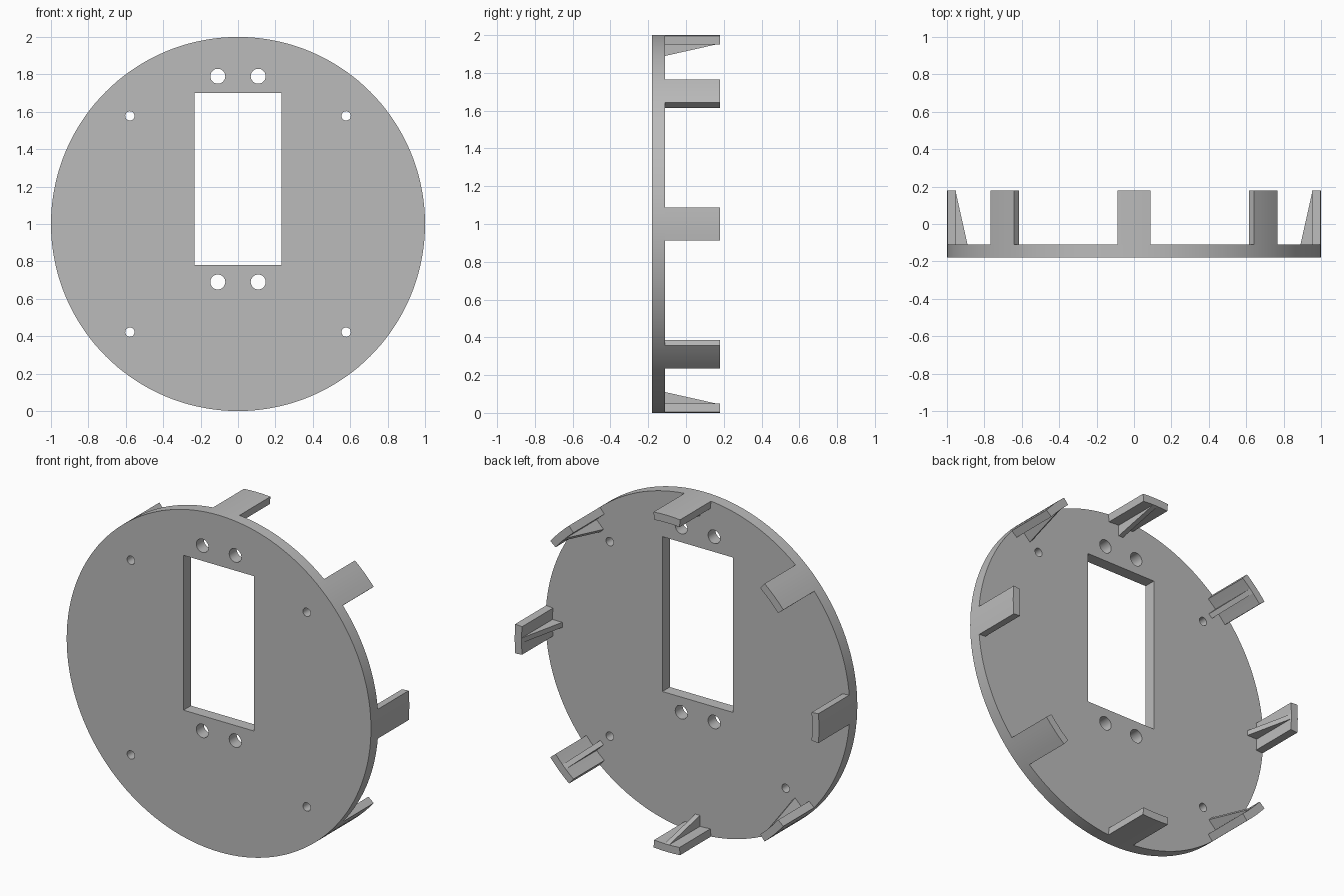
import bpy, bmesh
from math import sin, cos, pi, radians
from mathutils import Matrix, Vector

cube = bpy.data.objects.get("Cube")
if cube:
    bpy.data.objects.remove(cube, do_unlink=True)

FRONT, PLATE_BACK, TIP = -0.18, -0.11, 0.18
CENTRE_Z = 1.0

grey = bpy.data.materials.new("plain grey")
grey.use_nodes = True
colour = (0.5, 0.5, 0.5, 1)
grey.diffuse_color = colour
grey.node_tree.nodes["Principled BSDF"].inputs["Base Color"].default_value = colour


def circle(x, z, r, n):
    return [(x + r * cos(2 * pi * i / n), z + r * sin(2 * pi * i / n)) for i in range(n)]


def finish(ob):
    ob.data.materials.clear()
    ob.data.materials.append(grey)
    bpy.ops.object.select_all(action='DESELECT')
    ob.select_set(True)
    bpy.context.view_layer.objects.active = ob
    bpy.ops.object.shade_smooth_by_angle(angle=radians(30))


def prism(name, points, direction, turn):
    """Extrude a closed outline, then turn it about the plate axis."""
    bm = bmesh.new()
    face = bm.faces.new([bm.verts.new(p) for p in points])
    extruded = bmesh.ops.extrude_face_region(bm, geom=[face])["geom"]
    moved = [v for v in extruded if isinstance(v, bmesh.types.BMVert)]
    bmesh.ops.translate(bm, verts=moved, vec=Vector(direction))
    if face.is_valid and not any(len(e.link_faces) > 2 for e in bm.edges):
        bmesh.ops.holes_fill(bm, edges=[e for e in bm.edges if e.is_boundary])
    bmesh.ops.recalc_face_normals(bm, faces=bm.faces)
    bm.transform(Matrix.Translation((0, 0, CENTRE_Z)) @ Matrix.Rotation(turn, 4, 'Y'))
    mesh = bpy.data.meshes.new(name)
    bm.to_mesh(mesh)
    bm.free()
    ob = bpy.data.objects.new(name, mesh)
    bpy.context.collection.objects.link(ob)
    finish(ob)


# Round plate outline with the window and screw holes
outlines = [circle(0, 0, 1, 144),
            [(-0.232, -0.22), (0.232, -0.22), (0.232, 0.7), (-0.232, 0.7)]]
for sx in (-1, 1):
    outlines += [circle(sx * 0.108, z, 0.04, 32) for z in (-0.31, 0.79)]
    outlines += [circle(sx * 0.578, z, 0.025, 24) for z in (-0.578, 0.578)]

curve = bpy.data.curves.new("round_plate", 'CURVE')
curve.dimensions = '2D'
curve.fill_mode = 'BOTH'
curve.extrude = (PLATE_BACK - FRONT) / 2
for pts in outlines:
    spline = curve.splines.new('POLY')
    spline.points.add(len(pts) - 1)
    for p, (x, z) in zip(spline.points, pts):
        p.co = (x, z, 0, 1)
    spline.use_cyclic_u = True
plate = bpy.data.objects.new("round_plate", curve)
bpy.context.collection.objects.link(plate)
plate.location = (0, (FRONT + PLATE_BACK) / 2, CENTRE_Z)
plate.rotation_euler = (pi / 2, 0, 0)
bpy.ops.object.select_all(action='DESELECT')
plate.select_set(True)
bpy.context.view_layer.objects.active = plate
bpy.ops.object.convert(target='MESH')
plate = bpy.context.view_layer.objects.active
bm = bmesh.new()
bm.from_mesh(plate.data)
bmesh.ops.remove_doubles(bm, verts=bm.verts, dist=0.0001)
bmesh.ops.recalc_face_normals(bm, faces=bm.faces)
bm.to_mesh(plate.data)
bm.free()
finish(plate)

# Eight curved rim tabs, each braced by a tapering rib
arc = [radians(a) for a in (-5, -2.5, 0, 2.5, 5)]
INNER, RIB = 0.955, 0.03
tab = [(sin(a), PLATE_BACK, cos(a)) for a in arc]
tab += [(INNER * sin(a), PLATE_BACK, INNER * cos(a)) for a in reversed(arc)]
rib = [(-RIB / 2, PLATE_BACK, 0.89), (-RIB / 2, TIP, INNER),
       (-RIB / 2, PLATE_BACK, INNER)]
for i in range(8):
    prism(f"rim_tab_{i + 1}", tab, (0, TIP - PLATE_BACK, 0), i * pi / 4)
    prism(f"tab_rib_{i + 1}", rib, (RIB, 0, 0), i * pi / 4)
